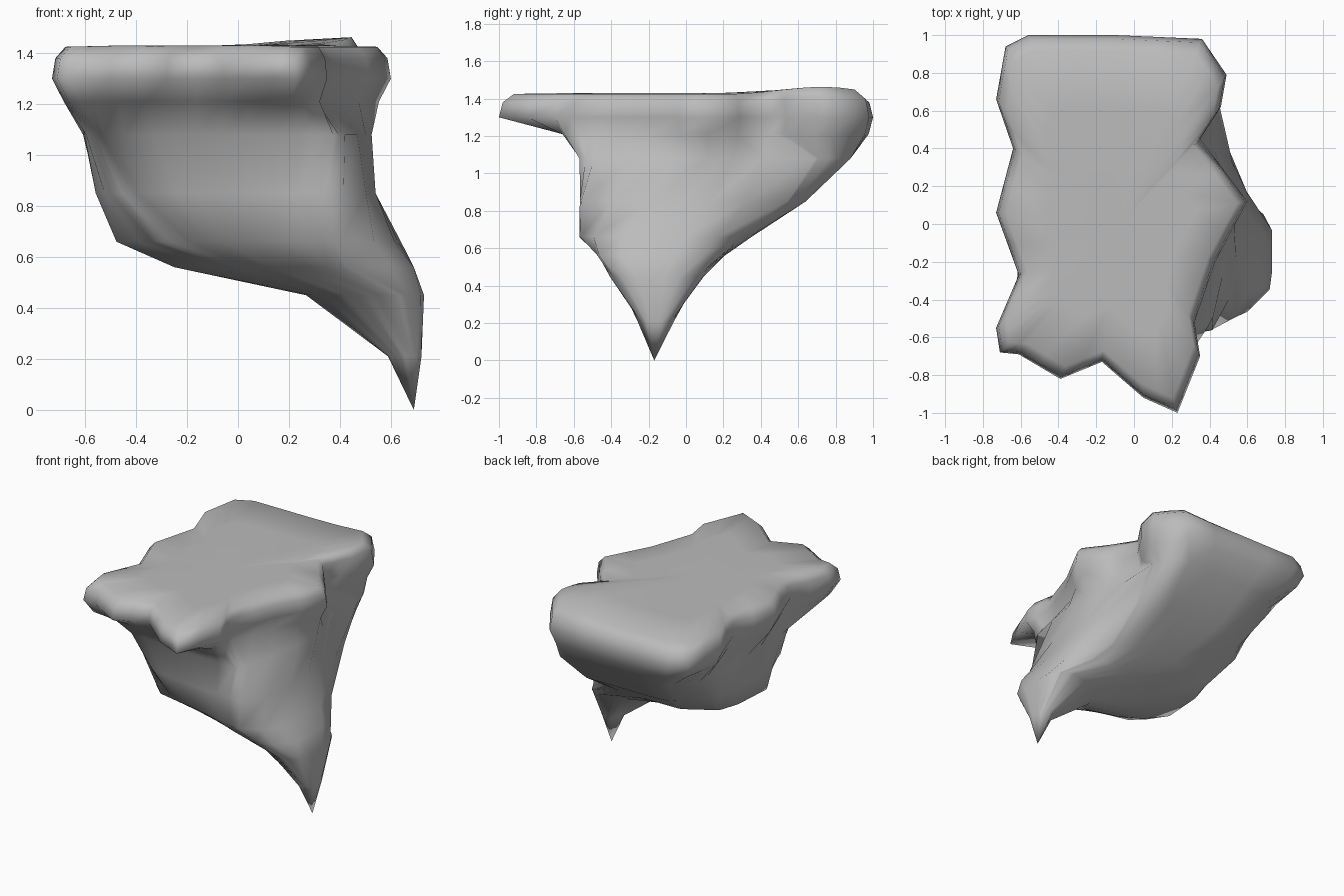
import bpy, bmesh, math
from mathutils import Vector

if "Cube" in bpy.data.objects:
    bpy.data.objects.remove(bpy.data.objects["Cube"], do_unlink=True)

stone = bpy.data.materials.new("grey stone")
stone.use_nodes = True
colour = (0.5, 0.5, 0.5, 1)
stone.diffuse_color = colour
stone.node_tree.nodes["Principled BSDF"].inputs["Base Color"].default_value = colour

# Plan outline of the ledge
ledge = [(-.73, -.55), (-.71, -.68), (-.61, -.69), (-.39, -.82), (-.17, -.73),
         (.05, -.92), (.23, -1), (.35, -.7), (.32, -.52), (.43, -.2), (.6, .12),
         (.35, .45), (.46, .62), (.49, .79), (.36, .98), (-.1, 1), (-.56, 1),
         (-.68, .94), (-.73, .66), (-.64, .4), (-.73, .06), (-.61, -.27)]

# Cross-sections of the horn, keel and body, from low to high
horn = [(.585, -.16), (.65, -.26), (.72, -.22), (.72, -.1), (.65, -.06)]
horn_root = [(.26, -.15), (.4, -.32), (.62, -.42), (.73, -.34), (.73, .02),
             (.62, .1), (.4, .05)]
keel = [(-.25, -.25), (0, -.33), (.3, -.45), (.58, -.49), (.69, -.36), (.69, .02),
        (.6, .18), (.3, .21), (0, .15), (-.25, .05)]
belly = [(-.48, -.25), (-.3, -.42), (0, -.48), (.37, -.57), (.49, -.55), (.61, -.4),
         (.64, 0), (.59, .2), (.3, .35), (-.2, .35), (-.45, .2)]
waist = [(-.56, -.1), (-.48, -.35), (-.3, -.5), (0, -.54), (.4, -.57), (.48, -.52),
         (.54, -.2), (.54, .25), (.48, .5), (.35, .64), (-.3, .64), (-.54, .4)]
shoulder = [(-.6, -.2), (-.5, -.52), (-.2, -.56), (.38, -.57), (.44, -.45), (.53, .1),
            (.42, .4), (.45, .65), (.38, .88), (-.4, .88), (-.58, .7), (-.61, .3)]


def with_midpoints(points):
    out = []
    for a, b in zip(points, points[1:] + points[:1]):
        a, b = Vector(a), Vector(b)
        out += [a, (a + b) / 2]
    return out


def cross(a, b):
    return a.x * b.y - a.y * b.x


def cast(points, directions):
    """Resample a closed section along rays from its middle."""
    pts = [Vector(p) for p in points]
    xs, ys = [p.x for p in pts], [p.y for p in pts]
    mid = Vector((min(xs) + max(xs), min(ys) + max(ys))) / 2
    out = []
    for d in directions:
        reach = 0
        for a, b in zip(pts, pts[1:] + pts[:1]):
            edge, start = b - a, a - mid
            det = cross(d, edge)
            if abs(det) < 1e-9:
                continue
            t, u = cross(start, edge) / det, cross(start, d) / det
            if -1e-6 <= u <= 1 + 1e-6:
                reach = max(reach, t)
        out.append(mid + d * reach)
    return out


def shrunk(points, amount):
    centre = Vector((-.07, 0))
    return [centre + (p - centre) * amount for p in points]


rim = with_midpoints(ledge)
directions = [(p - Vector((-.05, 0))).normalized() for p in rim]

# Stack of rings from the horn to the flat top
sections = [(.21, horn), (.45, horn_root), (.56, keel), (.66, belly),
            (.85, waist), (1.08, shoulder)]
rings = [(z, cast(s, directions)) for z, s in sections]
under = [Vector((p.x, max(p.y, -.66))) for p in shrunk(rim, .93)]
for p in under:
    if p.y > 0:
        p.y *= 1.05
rings += [(1.21, under), (1.3, rim), (1.38, shrunk(rim, .98)),
          (1.425, shrunk(rim, .92)), (1.43, shrunk(rim, .6)), (1.43, shrunk(rim, .25))]

bm = bmesh.new()
loops = []
for z, ring in rings:
    loop = []
    for p in ring:
        # Slight swelling at the back corner of the top
        swell = max(0, 1 - (p - Vector((.38, .72))).length / .4) if z > 1.35 else 0
        loop.append(bm.verts.new((p.x, p.y, z + .045 * swell)))
    loops.append(loop)

count = len(rim)
for low, high in zip(loops, loops[1:]):
    for i in range(count):
        j = (i + 1) % count
        bm.faces.new((low[i], low[j], high[j], high[i]))
tip = bm.verts.new((.69, -.17, 0))
crown = bm.verts.new((-.07, 0, 1.43))
for i in range(count):
    j = (i + 1) % count
    bm.faces.new((tip, loops[0][j], loops[0][i]))
    bm.faces.new((crown, loops[-1][i], loops[-1][j]))
bmesh.ops.recalc_face_normals(bm, faces=bm.faces)
for face in bm.faces:
    face.smooth = True

mesh = bpy.data.meshes.new("rock_ledge")
bm.to_mesh(mesh)
bm.free()
mesh.materials.append(stone)
rock = bpy.data.objects.new("rock_ledge", mesh)
bpy.context.collection.objects.link(rock)
